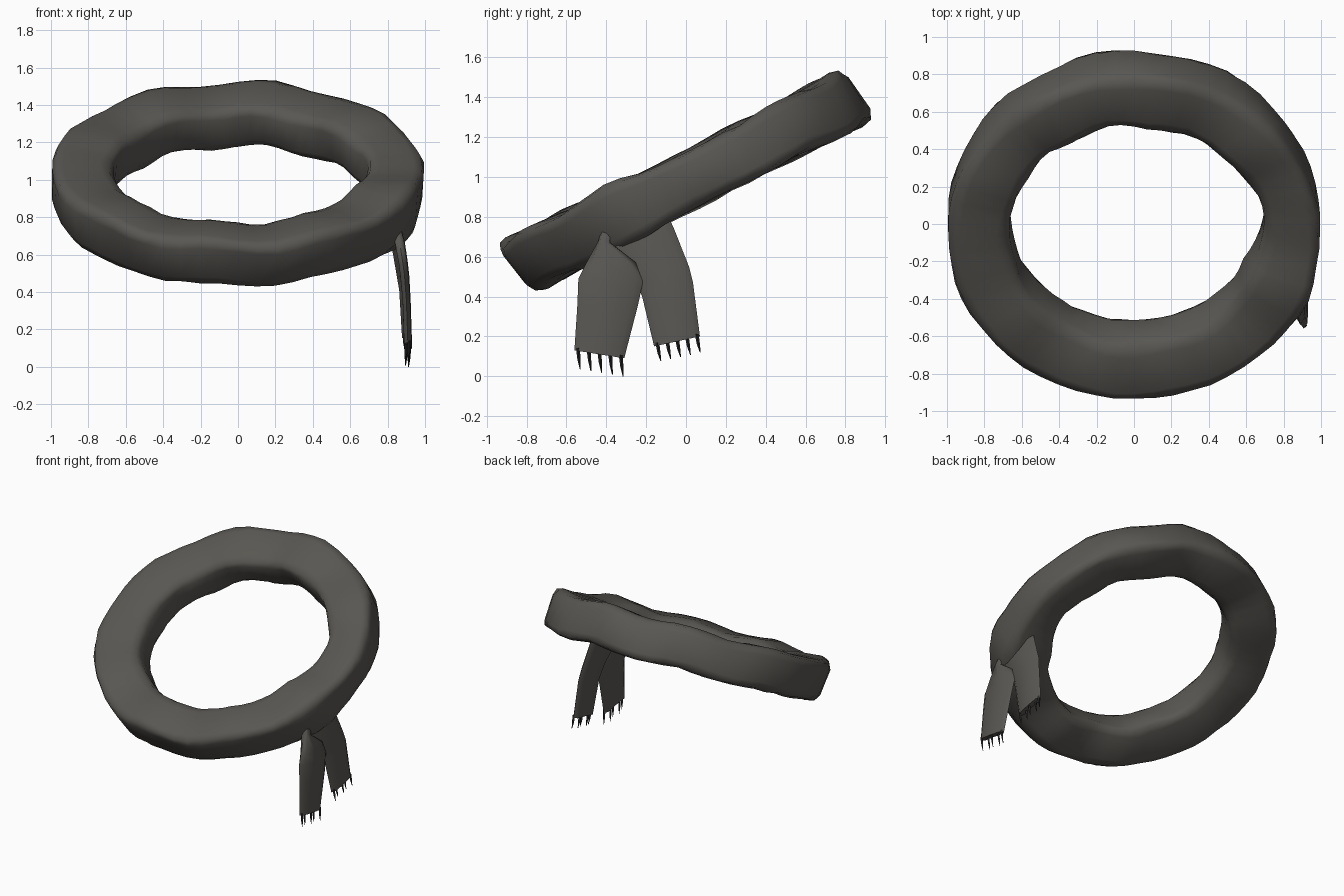
import bpy, bmesh, random
from math import sin, cos, pi, radians, copysign, exp
from mathutils import Vector

if "Cube" in bpy.data.objects:
    bpy.data.objects.remove(bpy.data.objects["Cube"])

random.seed(4)
TILT = radians(27)
CENTRE_Z = 0.975


def material(name, rgb):
    m = bpy.data.materials.new(name)
    m.diffuse_color = (*rgb, 1)
    m.use_nodes = True
    m.node_tree.nodes["Principled BSDF"].inputs["Base Color"].default_value = m.diffuse_color
    return m


wool = material("dark_wool", (0.10, 0.095, 0.085))
yarn = material("black_yarn", (0.02, 0.02, 0.02))


def finish(name, bm, mat, angle):
    bmesh.ops.recalc_face_normals(bm, faces=bm.faces)
    me = bpy.data.meshes.new(name)
    bm.to_mesh(me)
    bm.free()
    ob = bpy.data.objects.new(name, me)
    bpy.context.collection.objects.link(ob)
    me.materials.append(mat)
    bpy.ops.object.select_all(action='DESELECT')
    ob.select_set(True)
    bpy.context.view_layer.objects.active = ob
    bpy.ops.object.shade_smooth_by_angle(angle=radians(angle))
    return ob


def loft(bm, rings, closed):
    vs = [[bm.verts.new(p) for p in r] for r in rings]
    n = len(vs[0])
    for i in range(len(vs) if closed else len(vs) - 1):
        a, b = vs[i], vs[(i + 1) % len(vs)]
        for j in range(n):
            bm.faces.new((a[j], a[(j + 1) % n], b[(j + 1) % n], b[j]))
    if not closed:
        bm.faces.new(vs[0])
        bm.faces.new(vs[-1])


def bump(t, at, width):
    d = (t - at + pi) % (2 * pi) - pi
    return exp(-(d / width) ** 2)


# wrapped loop: a tilted ring with a boxy, rumpled cross-section
SEG, SIDES = 60, 12
rings = []
for i in range(SEG):
    t = 2 * pi * i / SEG
    knot = bump(t, radians(-24), 0.17)
    pinch = bump(t, radians(8), 0.50)
    half_w = 0.169 + 0.020 * knot - 0.020 * pinch
    half_h = 0.155 + 0.024 * knot - 0.014 * pinch
    shear = 0.04 - 0.16 * sin(t)
    lift = 0.014 * cos(9 * (t - radians(80))) * sin(t) + 0.004 * knot
    ring = []
    for j in range(SIDES):
        s = 2 * pi * (j + 0.5) / SIDES
        r = copysign(abs(cos(s)) ** 0.38, cos(s)) * half_w
        n = copysign(abs(sin(s)) ** 0.38, sin(s)) * half_h
        n *= 0.92 + 0.5 * r                      # inner wall is lower
        r += shear * n + 0.006 * sin(9 * t + 2 * s) + random.uniform(-0.004, 0.004)
        n += lift + random.uniform(-0.005, 0.005)
        u = (0.828 + 0.014 * pinch + r) * cos(t)
        v = (0.806 + r) * sin(t)
        ring.append(Vector((u, v * cos(TILT) - n * sin(TILT),
                            CENTRE_Z + v * sin(TILT) + n * cos(TILT))))
    rings.append(ring)
bm = bmesh.new()
loft(bm, rings, True)
finish("scarf_loop", bm, wool, 80)


# hanging ends: rows are (left y, left z, right y, right z, x, thickness)
def tail(name, rows):
    bm = bmesh.new()
    sections = []
    for yl, zl, yr, zr, x, th in rows:
        a, b = Vector((x, yl, zl)), Vector((x, yr, zr))
        sec = [a]
        for f, k in ((0.12, 1), (0.5, 1.15), (0.88, 1)):
            sec.append(a.lerp(b, f) + Vector((th * k / 2, 0, 0)))
        sec.append(b)
        for f, k in ((0.88, 1), (0.5, 0.8), (0.12, 1)):
            sec.append(a.lerp(b, f) - Vector((th * k / 2, 0, 0)))
        sections.append(sec)
    loft(bm, sections, False)
    finish(name, bm, wool, 60)


# fringe: a row of thin tapered strands along the bottom hem
def fringe(name, start, end, drop):
    bm = bmesh.new()
    for k in range(5):
        top = Vector(start).lerp(Vector(end), 0.07 + 0.215 * k)
        top.x += 0.008 * (-1) ** k
        mid, tip = top + Vector(drop) * 0.45, top + Vector(drop)
        loft(bm, [[c + Vector((cos(q * pi / 2) * w, sin(q * pi / 2) * w, 0))
                   for q in range(4)]
                  for c, w in ((top + Vector((0, 0, 0.015)), 0.010),
                               (mid, 0.008), (tip, 0.002))], False)
    finish(name, bm, yarn, 80)


tail("front_tail", [
    (-0.41, 0.78, -0.36, 0.78, 0.835, 0.04),
    (-0.44, 0.68, -0.38, 0.67, 0.862, 0.05),
    (-0.51, 0.55, -0.25, 0.57, 0.882, 0.045),
    (-0.54, 0.49, -0.215, 0.48, 0.890, 0.045),
    (-0.545, 0.36, -0.24, 0.36, 0.900, 0.04),
    (-0.56, 0.13, -0.31, 0.09, 0.908, 0.04)])
fringe("front_tail_fringe", (0.908, -0.56, 0.13), (0.908, -0.31, 0.09),
       (-0.004, 0.012, -0.093))

tail("rear_tail", [
    (-0.40, 0.76, -0.10, 0.83, 0.825, 0.05),
    (-0.38, 0.64, -0.06, 0.74, 0.845, 0.05),
    (-0.26, 0.50, 0.015, 0.55, 0.868, 0.045),
    (-0.22, 0.40, 0.035, 0.47, 0.882, 0.04),
    (-0.16, 0.15, 0.07, 0.20, 0.897, 0.04)])
fringe("rear_tail_fringe", (0.897, -0.16, 0.15), (0.897, 0.07, 0.20),
       (0.004, 0.018, -0.078))
